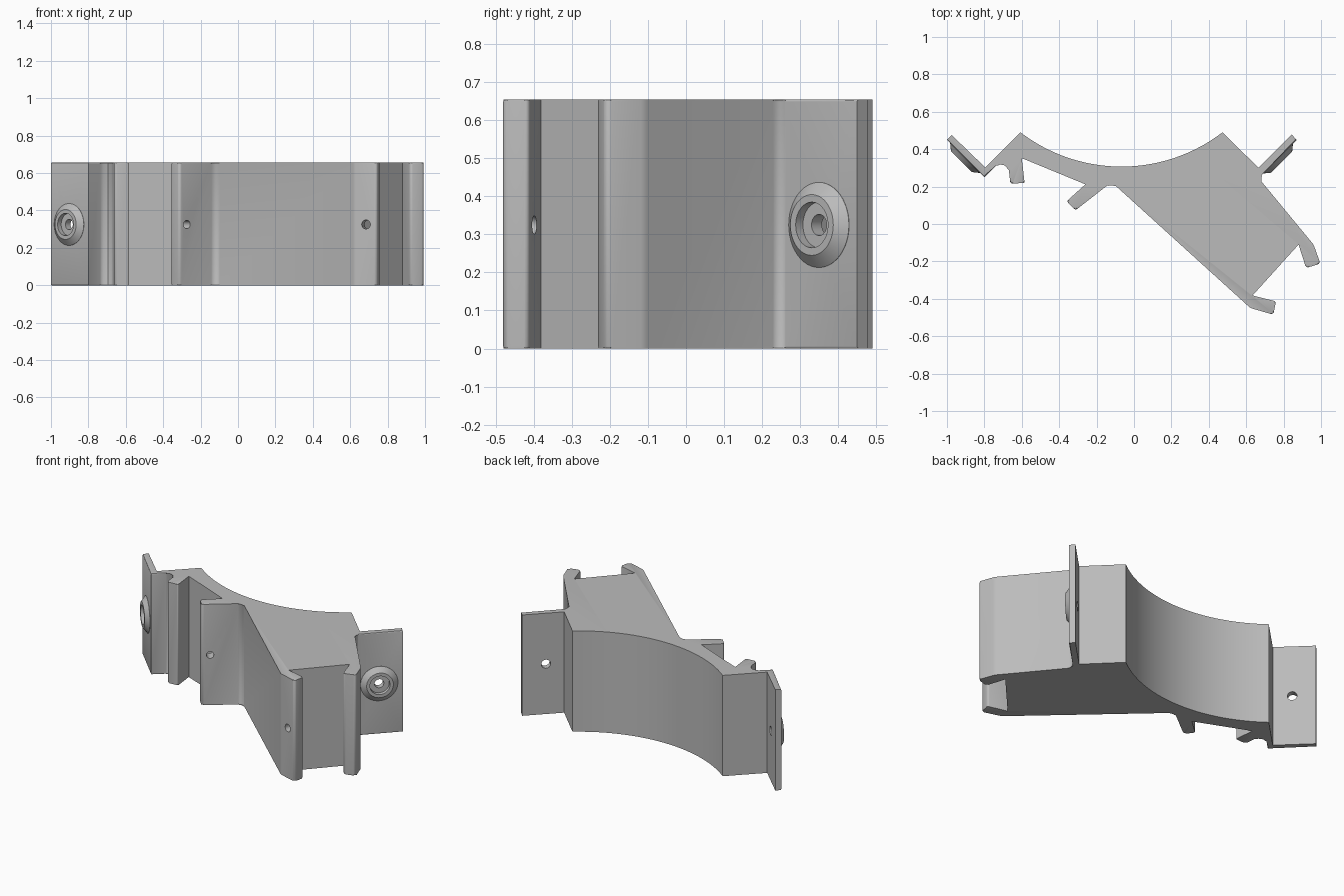
import bpy, bmesh, math
from mathutils import Vector

if "Cube" in bpy.data.objects:
    bpy.data.objects.remove(bpy.data.objects["Cube"])

HEIGHT = 0.655
MID_Z = 0.325

grey = bpy.data.materials.new("grey plastic")
grey.diffuse_color = (0.5, 0.5, 0.5, 1)
grey.use_nodes = True
grey.node_tree.nodes["Principled BSDF"].inputs["Base Color"].default_value = grey.diffuse_color

# Front outline: x, y, corner radius, whether the following rim is rounded
OUTLINE = [
    (-0.975, 0.476, 0, 0), (-1.0, 0.45, 0, 1), (-0.80, 0.25, 0, 1),
    (-0.678, 0.372, 0.04, 1), (-0.661, 0.215, 0.015, 1), (-0.585, 0.22, 0.006, 0),
    (-0.60, 0.352, 0, 0), (-0.26, 0.212, 0, 0), (-0.36, 0.122, 0.012, 1),
    (-0.313, 0.073, 0.015, 1), (-0.12, 0.224, 0.035, 1), (0.622, -0.449, 0.04, 1),
    (0.745, -0.485, 0.015, 1), (0.759, -0.414, 0.012, 0), (0.634, -0.382, 0, 0),
    (0.88, -0.11, 0, 0), (0.92, -0.235, 0.015, 1), (0.997, -0.212, 0.015, 1),
    (0.96, -0.11, 0.06, 1), (0.666, 0.246, 0.025, 1), (0.87, 0.45, 0, 0),
    (0.843, 0.478, 0, 0), (0.666, 0.30, 0, 0), (0.473, 0.49, 0, 0),
]


def fillet(pts, steps=6):
    """Round the corners of a closed profile; returns (point, rim flag) pairs."""
    out = []
    for i, (x, y, r, flag) in enumerate(pts):
        p = Vector((x, y))
        if r == 0:
            out.append((p, flag))
            continue
        a = (Vector(pts[i - 1][:2]) - p).normalized()
        b = (Vector(pts[(i + 1) % len(pts)][:2]) - p).normalized()
        half = a.angle(b) / 2
        centre = p + (a + b).normalized() * r / math.sin(half)
        start = p + a * r / math.tan(half) - centre
        end = p + b * r / math.tan(half) - centre
        for k in range(steps + 1):
            t = k / steps
            v = start.lerp(end, t).normalized() * r
            out.append((centre + v, flag if k == steps else pts[i - 1][3] or flag))
    return out


def finish(bm, name, material=True):
    bmesh.ops.recalc_face_normals(bm, faces=bm.faces)
    me = bpy.data.meshes.new(name)
    bm.to_mesh(me)
    bm.free()
    ob = bpy.data.objects.new(name, me)
    bpy.context.collection.objects.link(ob)
    if material:
        me.materials.append(grey)
    return ob


def smooth(ob):
    bpy.ops.object.select_all(action='DESELECT')
    ob.select_set(True)
    bpy.context.view_layer.objects.active = ob
    bpy.ops.object.shade_smooth_by_angle(angle=math.radians(30))


def aim(ob, centre, normal):
    ob.location = (*centre, MID_Z)
    ob.rotation_euler = Vector((*normal, 0)).to_track_quat('Z', 'Y').to_euler()


# Bracket body: filleted outline plus the concave back arc, extruded upward
profile = fillet(OUTLINE)
ARC_C, ARC_R = Vector((-0.067, 1.195)), 0.888
HALF = math.asin(0.54 / ARC_R)
N = 40
for i in range(1, N + 1):
    a = HALF - 2 * HALF * i / N
    profile.append((ARC_C + Vector((math.sin(a), -math.cos(a))) * ARC_R, 0))
profile.append((Vector((-0.795, 0.302)), 0))

bm = bmesh.new()
low = [bm.verts.new((p.x, p.y, 0)) for p, _ in profile]
high = [bm.verts.new((p.x, p.y, HEIGHT)) for p, _ in profile]
bm.faces.new(low[::-1])
bm.faces.new(high)
rim = []
for i, (_, flag) in enumerate(profile):
    j = (i + 1) % len(profile)
    bm.faces.new((low[i], low[j], high[j], high[i]))
    if flag:
        rim += [bm.edges.get((ring[i], ring[j])) for ring in (low, high)]
bmesh.ops.bevel(bm, geom=rim, offset=0.008, segments=2, profile=0.5,
                affect='EDGES', clamp_overlap=True)
body = finish(bm, "bracket_body")

# Screw holes through the two flanges and the two clip fingers
LEFT = ((-0.903, 0.353), (-1, -1))
RIGHT = ((0.770, 0.350), (1, -1))
HOLES = [("left_flange_hole", *LEFT, 0.028, 0.12),
         ("right_flange_hole", *RIGHT, 0.028, 0.12),
         ("left_finger_hole", (-0.288, 0.123), (0.616, -0.788), 0.022, 0.14),
         ("lower_finger_hole", (0.692, -0.434), (-0.22, -0.97), 0.024, 0.14)]
for name, centre, normal, radius, depth in HOLES:
    bm = bmesh.new()
    bmesh.ops.create_cone(bm, cap_ends=True, segments=32, radius1=radius,
                          radius2=radius, depth=depth)
    cutter = finish(bm, name + "_cutter", False)
    aim(cutter, centre, normal)
    cutter.hide_render = True
    cutter.hide_set(True)
    mod = body.modifiers.new(name, 'BOOLEAN')
    mod.operation = 'DIFFERENCE'
    mod.solver = 'EXACT'
    mod.object = cutter

# Apply the cuts so the cutters can be removed
bpy.context.view_layer.update()
cut = bpy.data.meshes.new_from_object(
    body.evaluated_get(bpy.context.evaluated_depsgraph_get()))
body.modifiers.clear()
body.data = cut
for ob in [o for o in bpy.data.objects if o.name.endswith("_cutter")]:
    bpy.data.objects.remove(ob)
smooth(body)

# Conical screw bosses: a lathed ring with an open recess
RING = [(0.06, -0.002), (0.112, -0.002), (0.112, 0.001), (0.08, 0.027), (0.06, 0.027)]
SEG = 48
for name, place in (("left_screw_boss", LEFT), ("right_screw_boss", RIGHT)):
    bm = bmesh.new()
    rings = [[bm.verts.new((r * math.cos(2 * math.pi * k / SEG),
                            r * math.sin(2 * math.pi * k / SEG), z))
              for k in range(SEG)] for r, z in RING]
    for i in range(len(RING)):
        a, b = rings[i], rings[(i + 1) % len(RING)]
        for k in range(SEG):
            m = (k + 1) % SEG
            bm.faces.new((a[k], a[m], b[m], b[k]))
    boss = finish(bm, name)
    aim(boss, *place)
    smooth(boss)
